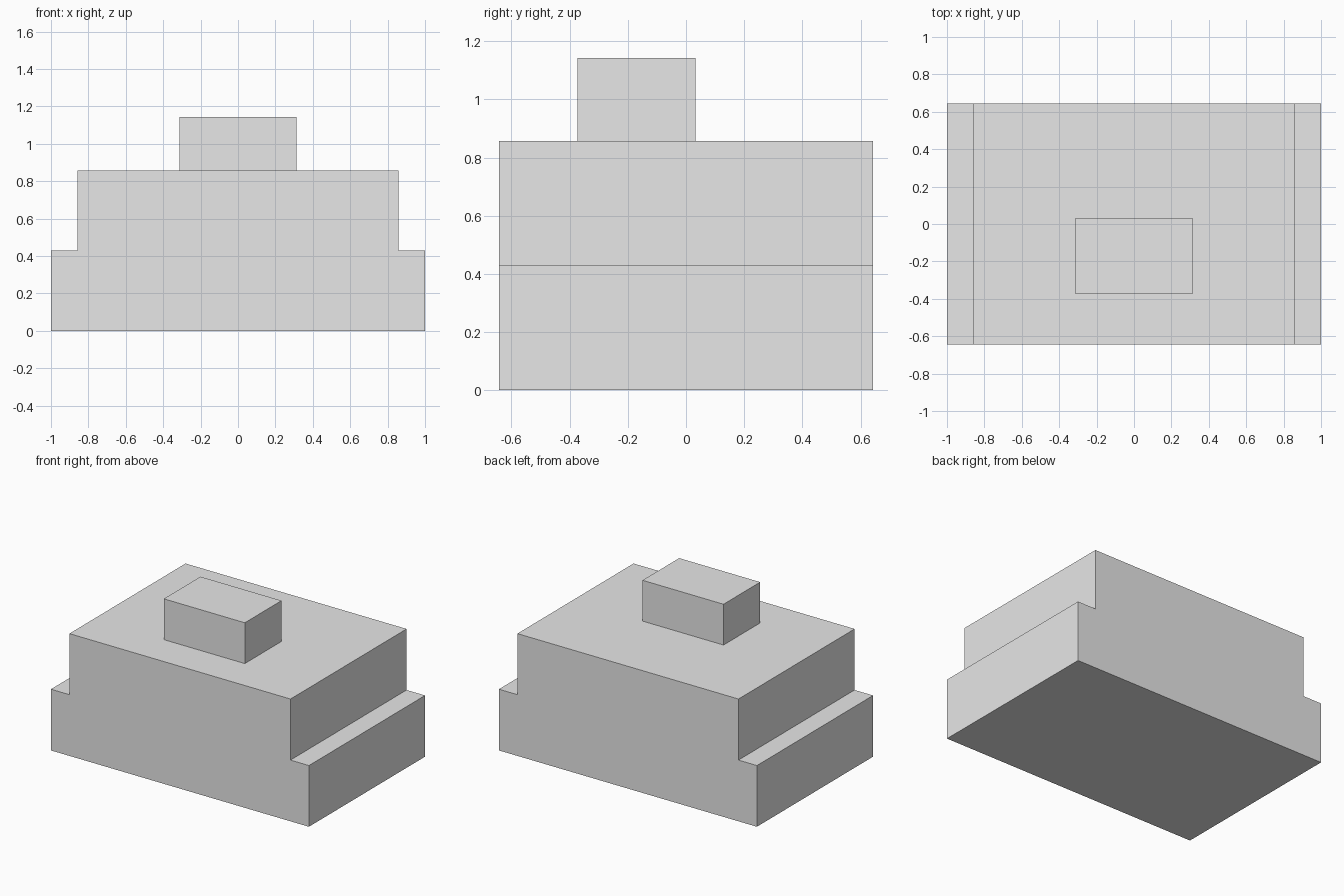
import bpy
import bmesh

cube = bpy.data.objects.get("Cube")
if cube:
    bpy.data.objects.remove(cube, do_unlink=True)

GREY = (0.8, 0.8, 0.8, 1.0)
grey = bpy.data.materials.new("plain_grey")
grey.use_nodes = True
grey.diffuse_color = GREY
for node in grey.node_tree.nodes:
    if node.type == "BSDF_PRINCIPLED":
        node.inputs["Base Color"].default_value = GREY


def extrude_profile(name, half_profile, y_front, y_back):
    """Mirror an x-z half profile (bottom to top) and extrude it along y."""
    outline = half_profile + [(-x, z) for x, z in reversed(half_profile)]
    bm = bmesh.new()
    face = bm.faces.new([bm.verts.new((x, y_front, z)) for x, z in outline])
    result = bmesh.ops.extrude_face_region(bm, geom=[face], use_keep_orig=True)
    moved = [g for g in result["geom"] if isinstance(g, bmesh.types.BMVert)]
    bmesh.ops.translate(bm, vec=(0, y_back - y_front, 0), verts=moved)
    bmesh.ops.recalc_face_normals(bm, faces=bm.faces[:])
    mesh = bpy.data.meshes.new(name)
    bm.to_mesh(mesh)
    bm.free()
    mesh.materials.append(grey)
    obj = bpy.data.objects.new(name, mesh)
    bpy.context.collection.objects.link(obj)
    return obj


WIDTH, STEP_X, DEPTH = 1.0, 0.857, 0.643
STEP_Z, BODY_TOP, BLOCK_TOP = 0.429, 0.857, 1.143

# Main body with a ledge along each side
extrude_profile("stepped_body",
                [(WIDTH, 0), (WIDTH, STEP_Z), (STEP_X, STEP_Z), (STEP_X, BODY_TOP)],
                -DEPTH, DEPTH)

# Small block standing on the body, forward of centre
extrude_profile("top_block",
                [(0.314, BODY_TOP), (0.314, BLOCK_TOP)],
                -0.373, 0.033)
